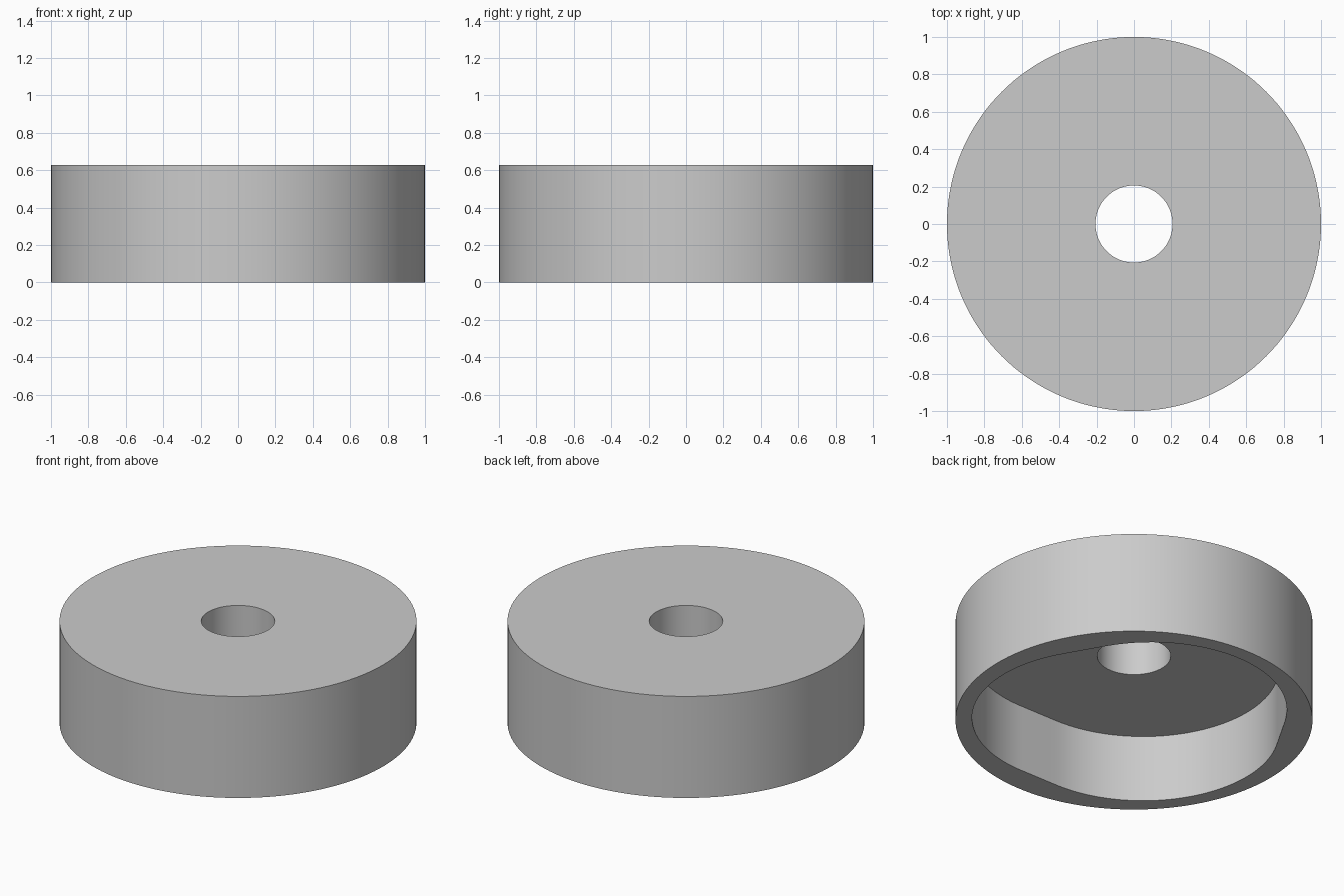
import bpy
import bmesh
from math import atan2, cos, pi, radians, sin, sqrt

cube = bpy.data.objects.get("Cube")
if cube:
    bpy.data.objects.remove(cube, do_unlink=True)

SEGMENTS = 144
HEIGHT, CEILING = 0.628, 0.415
HOLE_RADIUS = 0.206
LOBE_OFFSET, LOBE_RADIUS = 0.15, 0.76   # three arcs joined by tangent flats
FLAT_DISTANCE = LOBE_OFFSET * cos(pi / 3) + LOBE_RADIUS
FLAT_HALF_ANGLE = atan2(LOBE_OFFSET * sin(pi / 3), FLAT_DISTANCE)


def outer(angle):
    return 1.0


def hole(angle):
    return HOLE_RADIUS


def cavity(angle):
    """Radius of the rounded triangle, with one lobe pointing to +y."""
    third = 2 * pi / 3
    from_lobe = abs((angle - pi / 2 + third / 2) % third - third / 2)
    from_flat = pi / 3 - from_lobe
    if from_flat < FLAT_HALF_ANGLE:
        return FLAT_DISTANCE / cos(from_flat)
    along = LOBE_OFFSET * cos(from_lobe)
    across = LOBE_OFFSET * sin(from_lobe)
    return along + sqrt(LOBE_RADIUS ** 2 - across ** 2)


def ring(bm, radius, z):
    verts = []
    for i in range(SEGMENTS):
        a = 2 * pi * i / SEGMENTS
        verts.append(bm.verts.new((radius(a) * cos(a), radius(a) * sin(a), z)))
    return verts


# Closed shell: outer wall, top, centre hole, cavity ceiling, cavity wall, rim
bm = bmesh.new()
rings = [ring(bm, shape, z) for shape, z in (
    (outer, 0), (outer, HEIGHT), (hole, HEIGHT),
    (hole, CEILING), (cavity, CEILING), (cavity, 0))]
for k, lower in enumerate(rings):
    upper = rings[(k + 1) % len(rings)]
    for i in range(SEGMENTS):
        j = (i + 1) % SEGMENTS
        bm.faces.new((lower[i], lower[j], upper[j], upper[i]))
bmesh.ops.recalc_face_normals(bm, faces=bm.faces)

mesh = bpy.data.meshes.new("hollow_cap")
bm.to_mesh(mesh)
bm.free()
cap = bpy.data.objects.new("hollow_cap", mesh)
bpy.context.collection.objects.link(cap)

# Plain grey
grey = bpy.data.materials.new("light_grey")
grey.use_nodes = True
colour = (0.6, 0.6, 0.6, 1)
grey.diffuse_color = colour
grey.node_tree.nodes["Principled BSDF"].inputs["Base Color"].default_value = colour
mesh.materials.append(grey)

# Smooth walls with sharp rims
bpy.ops.object.select_all(action="DESELECT")
cap.select_set(True)
bpy.context.view_layer.objects.active = cap
bpy.ops.object.shade_smooth_by_angle(angle=radians(30))
